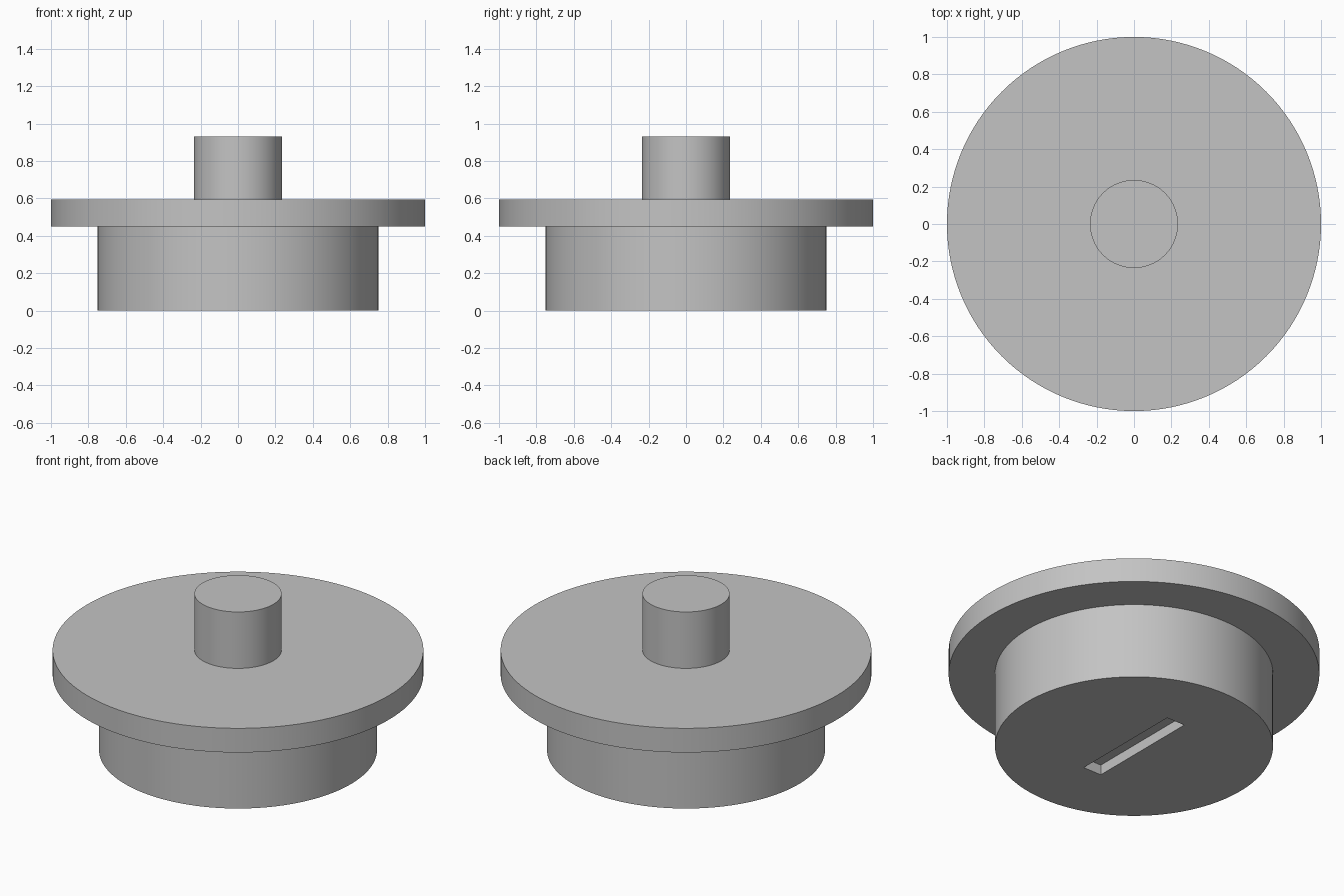
import bpy, bmesh, math
from mathutils import Matrix

default_cube = bpy.data.objects.get("Cube")
if default_cube:
    bpy.data.objects.remove(default_cube, do_unlink=True)

SEGMENTS = 128
GREY = (0.55, 0.55, 0.55, 1.0)

grey = bpy.data.materials.new("plain grey")
grey.use_nodes = True
grey.diffuse_color = GREY
grey.node_tree.nodes["Principled BSDF"].inputs["Base Color"].default_value = GREY


def add_object(name, bm):
    """Turn a bmesh into a grey object."""
    bmesh.ops.recalc_face_normals(bm, faces=bm.faces)
    mesh = bpy.data.meshes.new(name)
    bm.to_mesh(mesh)
    bm.free()
    mesh.materials.append(grey)
    obj = bpy.data.objects.new(name, mesh)
    bpy.context.collection.objects.link(obj)
    return obj


def lathe(name, profile):
    """Revolve (radius, height) points about z and cap both ends."""
    bm = bmesh.new()
    rings = []
    for radius, z in profile:
        ring = bmesh.ops.create_circle(bm, segments=SEGMENTS, radius=radius,
                                       matrix=Matrix.Translation((0, 0, z)))
        rings.append(ring["verts"])
    for low, high in zip(rings, rings[1:]):
        for i in range(SEGMENTS):
            j = (i + 1) % SEGMENTS
            bm.faces.new((low[i], low[j], high[j], high[i]))
    bm.faces.new(rings[0])
    bm.faces.new(rings[-1])
    return add_object(name, bm)


# Stepped body: base drum, wide flange and centre post
body = lathe("flanged_body", [
    (0.75, 0), (0.75, 0.45),
    (1.0, 0.45), (1.0, 0.594),
    (0.235, 0.594), (0.235, 0.93),
])

# Shallow slot in the underside, running front to back
bm = bmesh.new()
bmesh.ops.create_cube(bm, size=1, matrix=Matrix.Diagonal((0.12, 0.7, 0.12, 1)))
cutter = add_object("slot_cutter", bm)
cutter.hide_render = True

cut = body.modifiers.new("underside slot", "BOOLEAN")
cut.operation = "DIFFERENCE"
cut.solver = "EXACT"
cut.object = cutter

bpy.ops.object.select_all(action="DESELECT")
body.select_set(True)
bpy.context.view_layer.objects.active = body
bpy.ops.object.modifier_apply(modifier=cut.name)
bpy.data.objects.remove(cutter, do_unlink=True)

# Smooth round walls with crisp rims
bpy.ops.object.shade_smooth_by_angle(angle=math.radians(30))
